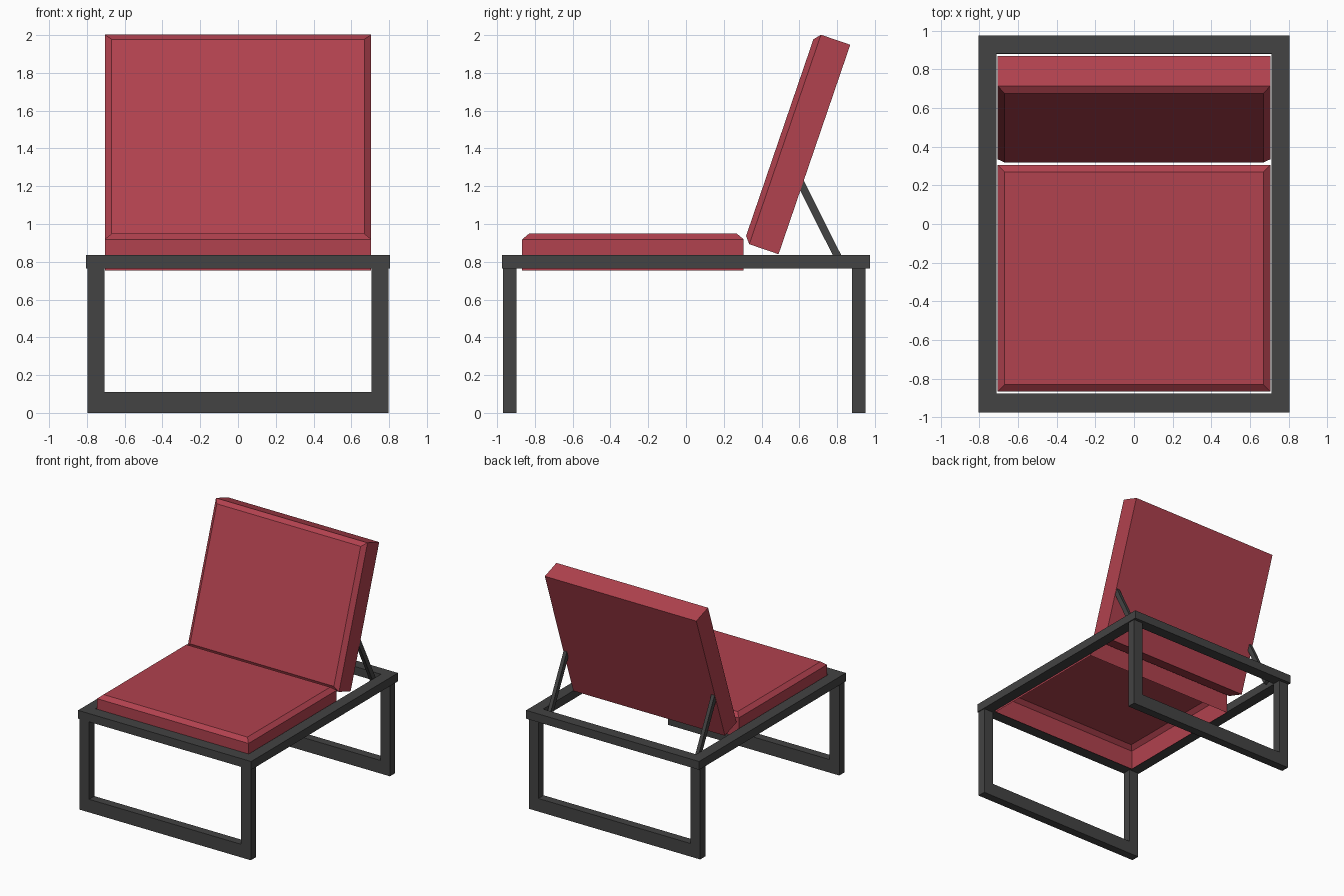
import bpy, bmesh
from math import atan2
from mathutils import Vector, Matrix

cube = bpy.data.objects.get("Cube")
if cube:
    bpy.data.objects.remove(cube, do_unlink=True)


def make_material(name, rgb):
    mat = bpy.data.materials.new(name)
    mat.use_nodes = True
    color = (*rgb, 1.0)
    mat.diffuse_color = color
    bsdf = next(n for n in mat.node_tree.nodes if n.type == 'BSDF_PRINCIPLED')
    bsdf.inputs["Base Color"].default_value = color
    return mat


red = make_material("cushion_red", (0.44, 0.054, 0.077))
charcoal = make_material("frame_charcoal", (0.056, 0.056, 0.056))


def finish(bm, name, mat, matrix=None, recalc=True):
    if recalc:
        bmesh.ops.recalc_face_normals(bm, faces=bm.faces)
    mesh = bpy.data.meshes.new(name)
    bm.to_mesh(mesh)
    bm.free()
    mesh.materials.append(mat)
    obj = bpy.data.objects.new(name, mesh)
    bpy.context.collection.objects.link(obj)
    if matrix is not None:
        obj.matrix_world = matrix
    return obj


def rect(bm, hx, y0, y1, z):
    return [bm.verts.new((x, y, z)) for x, y in ((-hx, y0), (hx, y0), (hx, y1), (-hx, y1))]


def bridge(bm, a, b):
    for i in range(len(a)):
        j = (i + 1) % len(a)
        bm.faces.new((a[i], a[j], b[j], b[i]))


# Cushion: straight sides, chamfered rim on the upper face, optional closed base
W, L, SIDE, RIM, INSET = 0.705, 1.172, 0.164, 0.03, 0.036


def cushion(name, closed, matrix):
    bm = bmesh.new()
    base = rect(bm, W, 0, L, 0)
    shoulder = rect(bm, W, 0, L, SIDE)
    top = rect(bm, W - INSET, INSET, L - INSET, SIDE + RIM)
    bridge(bm, base, shoulder)
    bridge(bm, shoulder, top)
    bm.faces.new(top)
    if closed:
        bm.faces.new(base[::-1])
    return finish(bm, name, red, matrix, recalc=False)


cushion("seat_cushion", False, Matrix.Translation((0, -0.867, 0.755)))
tilt = atan2(1.11, 0.38)
cushion("back_cushion", True,
        Matrix.Translation((0, 0.49, 0.84)) @ Matrix.Rotation(tilt, 4, 'X'))

# Top frame: rectangular ring
bm = bmesh.new()
Z0, Z1 = 0.765, 0.835
rings = [rect(bm, 0.805, -0.975, 0.975, Z0), rect(bm, 0.805, -0.975, 0.975, Z1),
         rect(bm, 0.712, -0.875, 0.882, Z1), rect(bm, 0.712, -0.875, 0.882, Z0)]
for i in range(4):
    bridge(bm, rings[i], rings[(i + 1) % 4])
finish(bm, "top_frame", charcoal)


# Leg frames: U profile extruded in depth
def leg_frame(name, y, depth=0.07, outer=0.797, inner=0.708, bar=0.11):
    bm = bmesh.new()
    half = [(outer, 0), (outer, Z0), (inner, Z0), (inner, bar)]
    outline = half + [(-x, z) for x, z in reversed(half)]
    face = bm.faces.new([bm.verts.new((x, y, z)) for x, z in outline])
    moved = bmesh.ops.extrude_face_region(bm, geom=[face])["geom"]
    verts = [v for v in moved if isinstance(v, bmesh.types.BMVert)]
    bmesh.ops.translate(bm, verts=verts, vec=(0, depth, 0))
    finish(bm, name, charcoal)


leg_frame("front_leg_frame", -0.968)
leg_frame("rear_leg_frame", 0.88)

# Struts propping up the backrest
low, high = Vector((0, 0.817, 0.80)), Vector((0, 0.603, 1.225))
axis = high - low
for side, sx in (("left", 1), ("right", -1)):
    bm = bmesh.new()
    bmesh.ops.create_cube(bm, size=1.0)
    bmesh.ops.scale(bm, vec=(0.03, 0.04, axis.length), verts=bm.verts)
    place = (Matrix.Translation((low + high) / 2 + Vector((sx * 0.687, 0, 0)))
             @ Matrix.Rotation(atan2(-axis.y, axis.z), 4, 'X'))
    finish(bm, side + "_back_strut", charcoal, place)
